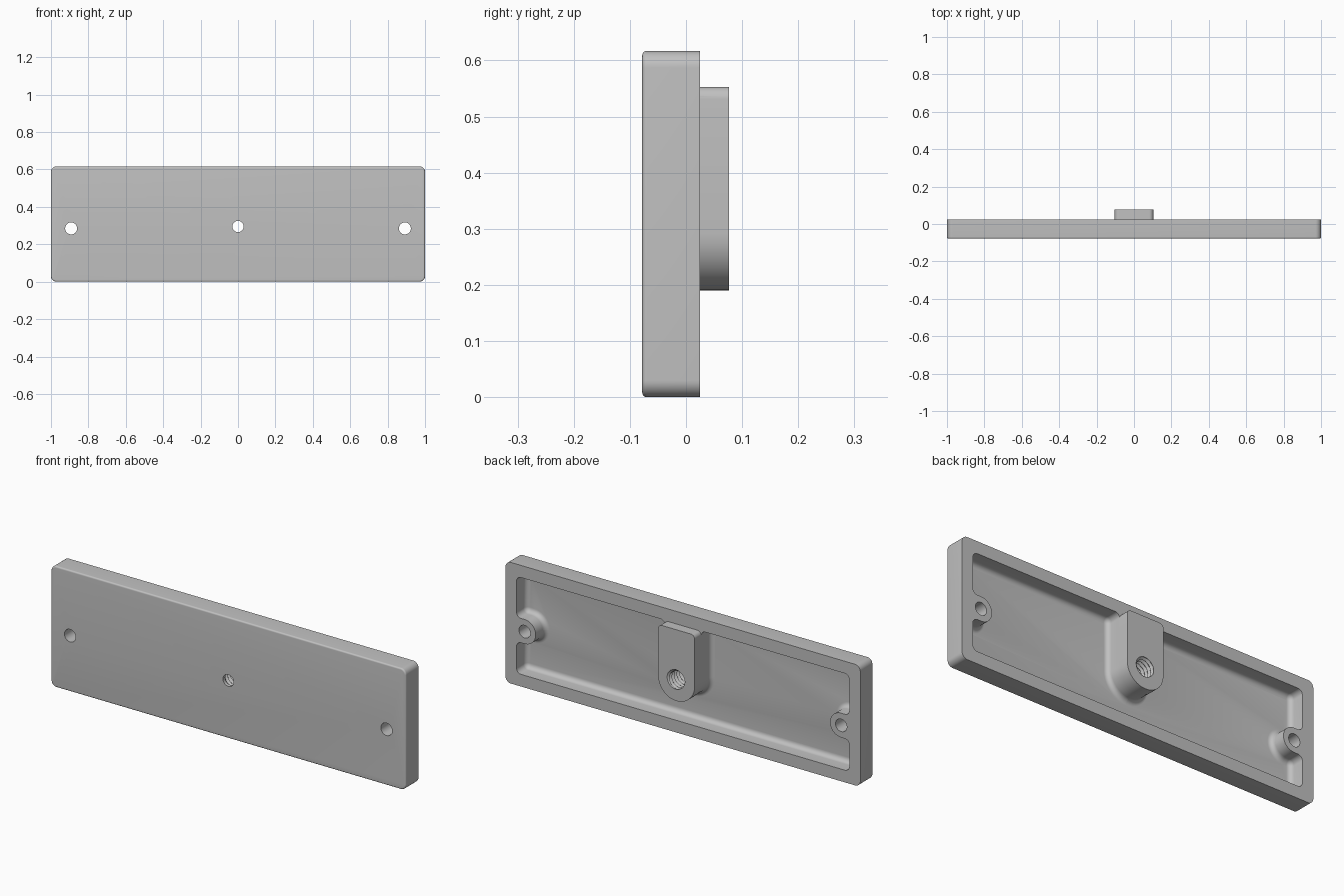
import bpy, bmesh, math
from mathutils import Vector

cube = bpy.data.objects.get("Cube")
if cube:
    bpy.data.objects.remove(cube, do_unlink=True)

grey = bpy.data.materials.new("plain grey")
grey.use_nodes = True
color = (0.53, 0.53, 0.53, 1)
grey.diffuse_color = color
grey.node_tree.nodes["Principled BSDF"].inputs["Base Color"].default_value = color

BACK, FRONT, FLOOR = 0.025, -0.078, -0.055


def rounded(corners, steps=10):
    """Round a right-angled counter-clockwise outline; gives (point, normal) pairs."""
    out = []
    for i, (x, z, r) in enumerate(corners):
        p = Vector((x, z))
        u = (Vector(corners[i - 1][:2]) - p).normalized()
        v = (Vector(corners[(i + 1) % len(corners)][:2]) - p).normalized()
        side = 1 if u.y * v.x - u.x * v.y > 0 else -1
        for k in range(steps + 1):
            a = math.pi / 2 * k / steps
            n = -v * math.cos(a) - u * math.sin(a)
            out.append((p + (u + v) * r + n * r, n * side))
    return out


def skin(name, rings):
    """Join equal rings of points into a closed solid."""
    bm = bmesh.new()
    loops = [[bm.verts.new(p) for p in ring] for ring in rings]
    n = len(loops[0])
    for a, b in zip(loops, loops[1:]):
        for i in range(n):
            j = (i + 1) % n
            bm.faces.new((a[i], a[j], b[j], b[i]))
    bm.faces.new(loops[0])
    bm.faces.new(loops[-1])
    bmesh.ops.recalc_face_normals(bm, faces=bm.faces)
    mesh = bpy.data.meshes.new(name)
    bm.to_mesh(mesh)
    bm.free()
    mesh.materials.append(grey)
    ob = bpy.data.objects.new(name, mesh)
    bpy.context.collection.objects.link(ob)
    return ob


def loft(name, outline, levels):
    """Stack the outline along y; each level is (y, inset)."""
    return skin(name, [[(p.x - n.x * d, y, p.y - n.y * d) for p, n in outline]
                       for y, d in levels])


def fillet(y, r, steps=6):
    """Levels that round an edge ending at depth y."""
    angles = [math.pi / 2 * k / steps for k in range(steps + 1)]
    return [(y + r - r * math.sin(a), r - r * math.cos(a)) for a in angles]


def bore(name, x, z, y0, y1, radius, steps=1, sides=48):
    """Round cutter; radius is a function of y and turn fraction."""
    rings = []
    for k in range(steps + 1):
        y = y0 + (y1 - y0) * k / steps
        ring = []
        for i in range(sides):
            a = 2 * math.pi * i / sides
            r = radius(y, i / sides)
            ring.append((x + r * math.cos(a), y, z + r * math.sin(a)))
        rings.append(ring)
    return skin(name, rings)


def combine(target, tool, operation):
    mod = target.modifiers.new(tool.name, 'BOOLEAN')
    mod.operation = operation
    mod.solver = 'EXACT'
    mod.object = tool
    bpy.context.view_layer.objects.active = target
    bpy.ops.object.modifier_apply(modifier=mod.name)
    bpy.data.objects.remove(tool, do_unlink=True)


def thread(y, turn):
    """Helical V-thread radius."""
    phase = (y / 0.02 + turn) % 1
    return 0.043 + 0.011 * min(1, 2.4 * abs(phase - 0.5))


# Plate with a softened front edge
plate_outline = rounded([(-1, 0, 0.03), (1, 0, 0.03), (1, 0.617, 0.03), (-1, 0.617, 0.03)])
plate = loft("cover_plate", plate_outline, [(BACK, 0)] + fillet(FRONT, 0.008))

# Hollow back, leaving the rim, two side screw posts and the centre post
half = [(0.938, 0.062, 0.026), (0.938, 0.223, 0.026), (0.83, 0.223, 0.061),
        (0.83, 0.347, 0.061), (0.938, 0.347, 0.026), (0.938, 0.555, 0.026),
        (0.102, 0.555, 0.026), (0.102, 0.191, 0.101)]
pocket_outline = rounded(half + [(-x, z, r) for x, z, r in reversed(half)])
pocket = loft("pocket", pocket_outline, [(BACK + 0.02, 0)] + fillet(FLOOR, 0.024))
combine(plate, pocket, 'DIFFERENCE')

# Raised end of the centre post
post_outline = rounded([(-0.103, 0.19, 0.102), (0.103, 0.19, 0.102),
                        (0.103, 0.553, 0.022), (-0.103, 0.553, 0.022)])
post = loft("centre_post", post_outline, [(BACK - 0.004, 0), (0.077, 0)])
combine(plate, post, 'UNION')

# Screw holes, then the threaded centre hole with its small front opening
for x in (-0.892, 0.892):
    combine(plate, bore("screw_hole", x, 0.285, -0.2, 0.2, lambda y, t: 0.032), 'DIFFERENCE')
combine(plate, bore("threaded_hole", 0, 0.295, -0.06, 0.083, thread, 72), 'DIFFERENCE')
combine(plate, bore("front_opening", 0, 0.295, -0.2, 0, lambda y, t: 0.03), 'DIFFERENCE')

bpy.ops.object.select_all(action='DESELECT')
plate.select_set(True)
bpy.context.view_layer.objects.active = plate
bpy.ops.object.shade_smooth_by_angle(angle=math.radians(30))
